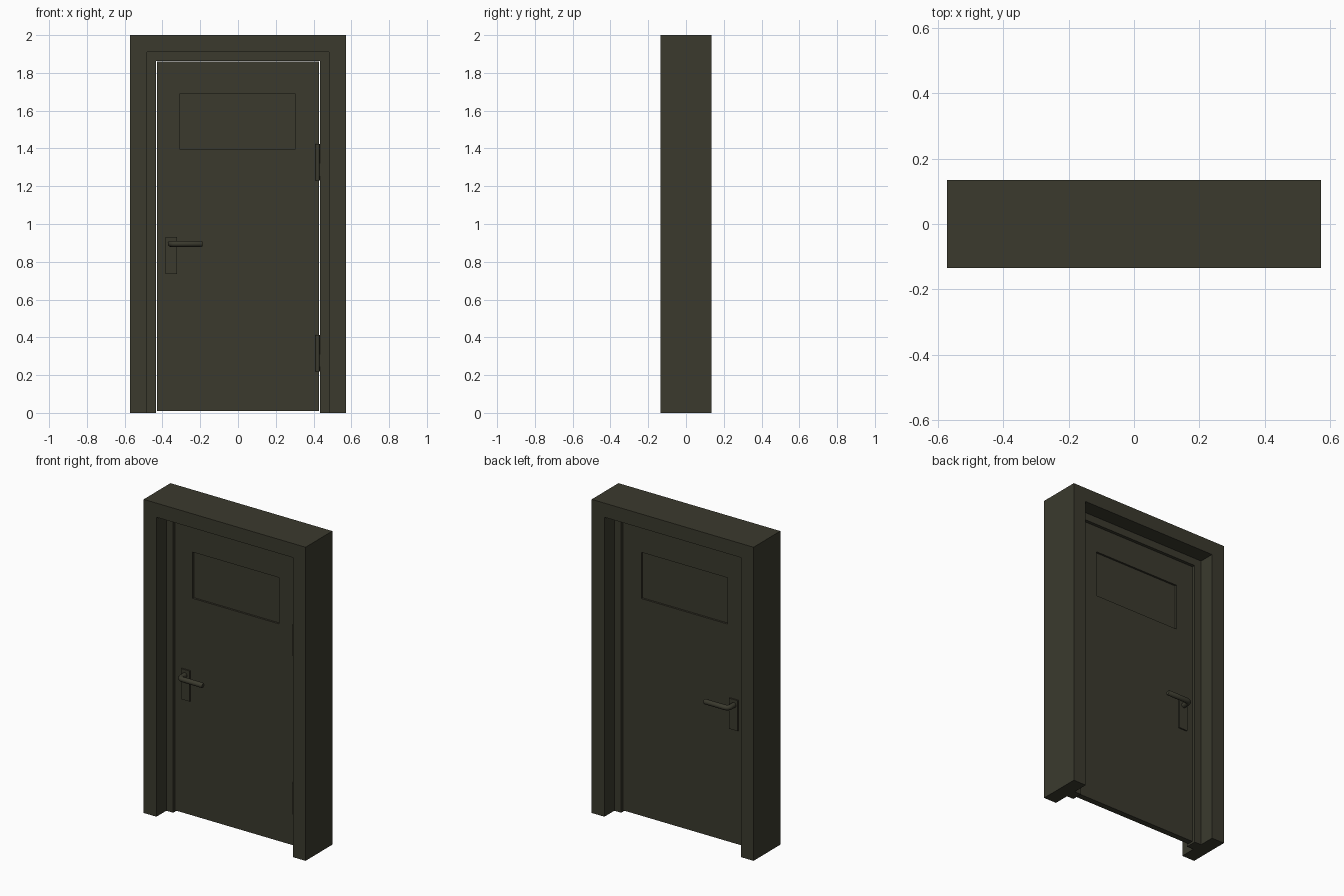
import bpy, bmesh, math
from mathutils import Vector

if "Cube" in bpy.data.objects:
    bpy.data.objects.remove(bpy.data.objects["Cube"])

olive = bpy.data.materials.new("dark olive")
olive.diffuse_color = (0.043, 0.042, 0.027, 1)
olive.use_nodes = True
olive.node_tree.nodes["Principled BSDF"].inputs["Base Color"].default_value = olive.diffuse_color


def add_object(name, bm):
    bmesh.ops.recalc_face_normals(bm, faces=bm.faces)
    me = bpy.data.meshes.new(name)
    bm.to_mesh(me)
    bm.free()
    me.materials.append(olive)
    ob = bpy.data.objects.new(name, me)
    bpy.context.collection.objects.link(ob)
    return ob


def loft(name, loops):
    """Skin a list of equal-length closed loops and cap both ends."""
    bm = bmesh.new()
    rings = [[bm.verts.new(p) for p in loop] for loop in loops]
    n = len(rings[0])
    for a, b in zip(rings, rings[1:]):
        for i in range(n):
            j = (i + 1) % n
            bm.faces.new((a[i], a[j], b[j], b[i]))
    bm.faces.new(rings[0])
    bm.faces.new(rings[-1])
    return add_object(name, bm)


def rect(x0, x1, z0, z1, y):
    return [(x0, y, z0), (x1, y, z0), (x1, y, z1), (x0, y, z1)]


def box(name, x0, x1, y0, y1, z0, z1):
    return loft(name, [rect(x0, x1, z0, z1, y0), rect(x0, x1, z0, z1, y1)])


def smooth(ob):
    for p in ob.data.polygons:
        p.use_smooth = len(p.vertices) == 4


# Door frame: stepped profile (inward offset, depth) swept up, across and down
profile = [(0, -0.135), (0.09, -0.135), (0.09, -0.035), (0.138, -0.035),
           (0.138, 0.035), (0.09, 0.035), (0.09, 0.135), (0, 0.135)]
W, H = 0.571, 2.0
loft("door_frame", [
    [(-W + o, y, 0) for o, y in profile],
    [(-W + o, y, H - o) for o, y in profile],
    [(W - o, y, H - o) for o, y in profile],
    [(W - o, y, 0) for o, y in profile]])

# Door leaf with a shallow window recess on both faces
T, R = 0.019, 0.007
leaf, pane = (-0.43, 0.43, 0.01, 1.859), (-0.307, 0.302, 1.395, 1.69)
loft("door_leaf", [rect(*pane, -R), rect(*pane, -T), rect(*leaf, -T),
                   rect(*leaf, T), rect(*pane, T), rect(*pane, R)])

# Handles on both faces: back plate and bent round lever
for side, s in (("front", -1), ("back", 1)):
    box(side + "_handle_plate", -0.383, -0.322, s * T, s * (T + 0.008), 0.735, 0.93)
    # path in (x, depth): stem, quarter bend, lever
    r, bend = 0.016, 0.025
    cx, cy = -0.356 + bend, 0.083 - bend
    path = [(-0.356, T, r)]
    path += [(cx - bend * math.cos(a), cy + bend * math.sin(a), r)
             for a in (math.pi / 2 * k / 5 for k in range(6))]
    path += [(-0.193, 0.083, r), (-0.188, 0.083, r * 0.75)]
    loops = []
    for i, (x, y, rad) in enumerate(path):
        p, q = path[max(i - 1, 0)], path[min(i + 1, len(path) - 1)]
        t = Vector((q[0] - p[0], q[1] - p[1])).normalized()
        loops.append([(x - t.y * rad * math.cos(a), s * (y + t.x * rad * math.cos(a)),
                       0.895 + rad * math.sin(a))
                      for a in (math.tau * k / 16 for k in range(16))])
    smooth(loft(side + "_handle_lever", loops))

# Hinges on the front: leaf plate, round barrel and plate on the frame step
for name, z in (("upper", 1.23), ("lower", 0.22)):
    box(name + "_hinge_leaf", 0.402, 0.428, -0.026, -T, z, z + 0.193)
    c, r = (0.422, -0.034), 0.011
    ring = [(c[0] + r * math.cos(a), c[1] + r * math.sin(a))
            for a in (math.tau * k / 12 for k in range(12))]
    smooth(loft(name + "_hinge_barrel",
                [[(x, y, h) for x, y in ring] for h in (z, z + 0.193)]))
    box(name + "_hinge_frame_plate", 0.425, 0.478, -0.040, -0.035, z + 0.025, z + 0.09)
